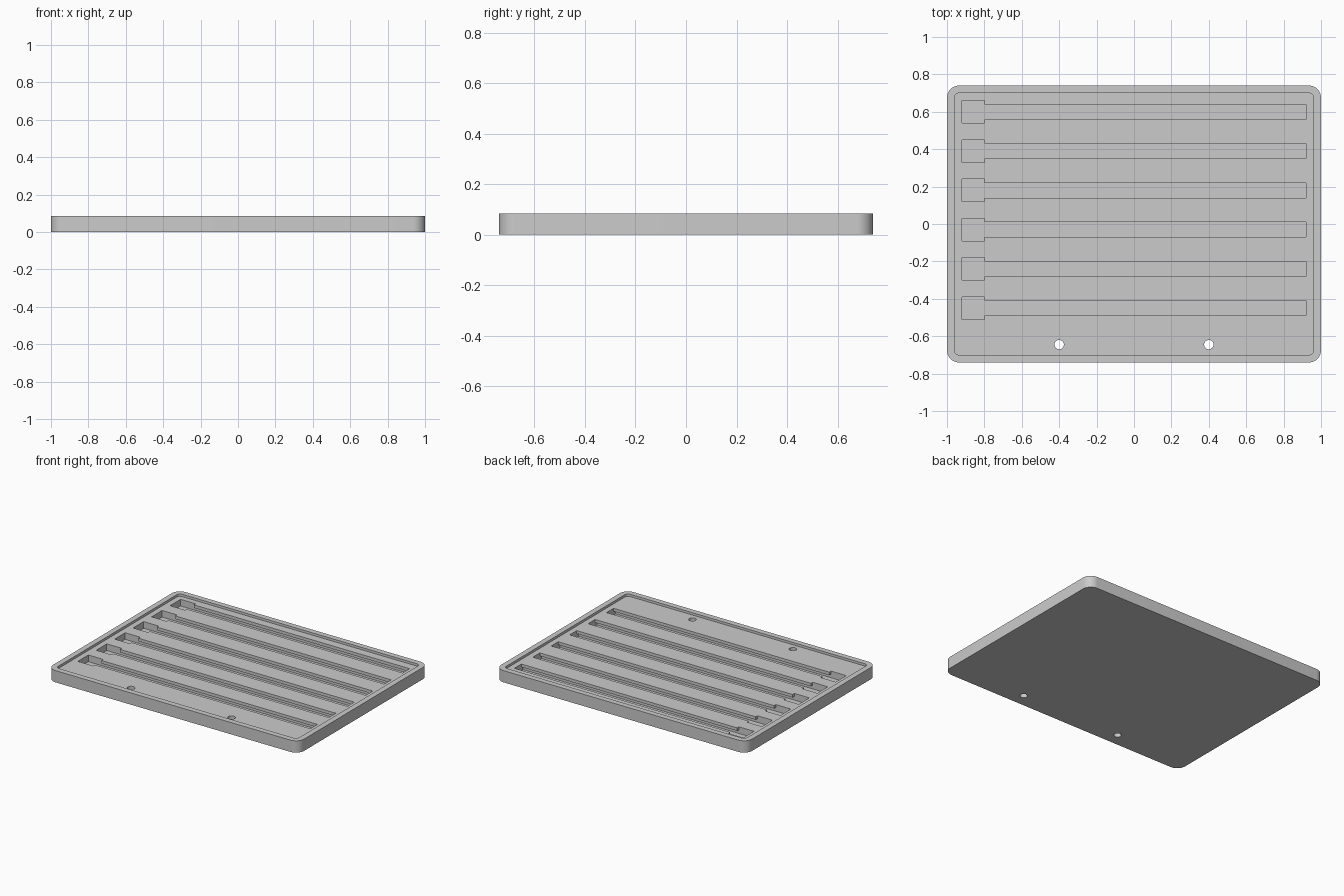
import bpy, bmesh, math

cube = bpy.data.objects.get("Cube")
if cube:
    bpy.data.objects.remove(cube, do_unlink=True)

HEIGHT, DECK, FLOOR = 0.085, 0.068, 0.02
ROWS = [0.6 - 0.21 * i for i in range(6)]

grey = bpy.data.materials.new("light grey")
grey.use_nodes = True
grey.diffuse_color = (0.6, 0.6, 0.6, 1)
grey.node_tree.nodes["Principled BSDF"].inputs["Base Color"].default_value = (0.6, 0.6, 0.6, 1)


def rounded(hx, hy, r, steps=10):
    """Outline of a rounded rectangle, counter-clockwise."""
    pts = []
    for k, (sx, sy) in enumerate([(1, 1), (-1, 1), (-1, -1), (1, -1)]):
        for i in range(steps + 1):
            a = math.pi / 2 * (k + i / steps)
            pts.append((sx * (hx - r) + r * math.cos(a), sy * (hy - r) + r * math.sin(a)))
    return pts


def circle(cx, cy, r, n=32):
    return [(cx + r * math.cos(math.tau * i / n), cy + r * math.sin(math.tau * i / n))
            for i in range(n)]


def prisms(name, outlines, z0, z1):
    """One object made of vertical prisms, one for each outline."""
    bm = bmesh.new()
    for pts in outlines:
        face = bm.faces.new([bm.verts.new((x, y, z0)) for x, y in pts])
        top = bmesh.ops.extrude_face_region(bm, geom=[face])
        verts = [v for v in top["geom"] if isinstance(v, bmesh.types.BMVert)]
        bmesh.ops.translate(bm, verts=verts, vec=(0, 0, z1 - z0))
    bmesh.ops.recalc_face_normals(bm, faces=bm.faces)
    mesh = bpy.data.meshes.new(name)
    bm.to_mesh(mesh)
    bm.free()
    mesh.materials.append(grey)
    obj = bpy.data.objects.new(name, mesh)
    bpy.context.collection.objects.link(obj)
    return obj


def carve(body, cutter):
    cutter.hide_render = True
    mod = body.modifiers.new(cutter.name, 'BOOLEAN')
    mod.operation, mod.solver, mod.object = 'DIFFERENCE', 'EXACT', cutter
    bpy.ops.object.modifier_apply(modifier=mod.name)
    bpy.data.objects.remove(cutter, do_unlink=True)


def channel(y):
    """Wide hidden track below the deck."""
    return [(-0.92, y - 0.06), (0.92, y - 0.06), (0.92, y + 0.06), (-0.92, y + 0.06)]


def keyhole(y):
    """Square entry pocket leading into a narrower slot."""
    half = [(-0.92, 0.06), (-0.8, 0.06), (-0.8, 0.04), (0.92, 0.04)]
    return [(x, y - w) for x, w in half] + [(x, y + w) for x, w in reversed(half)]


# Tray block with rounded corners
tray = prisms("slotted_tray", [rounded(1, 0.74, 0.065)], 0, HEIGHT)
bpy.context.view_layer.objects.active = tray
tray.select_set(True)

# Shallow recess inside the rim, sliding tracks, and two hanging holes
carve(tray, prisms("recess_cutter", [rounded(0.96, 0.70, 0.025)], DECK, 0.2))
carve(tray, prisms("track_cutter", [channel(y) for y in ROWS], FLOOR, 0.046))
carve(tray, prisms("slot_cutter", [keyhole(y) for y in ROWS], 0.033, 0.2))
carve(tray, prisms("hole_cutter", [circle(x, -0.645, 0.025) for x in (-0.4, 0.4)], -0.1, 0.2))

bpy.ops.object.shade_smooth_by_angle(angle=math.radians(30))
